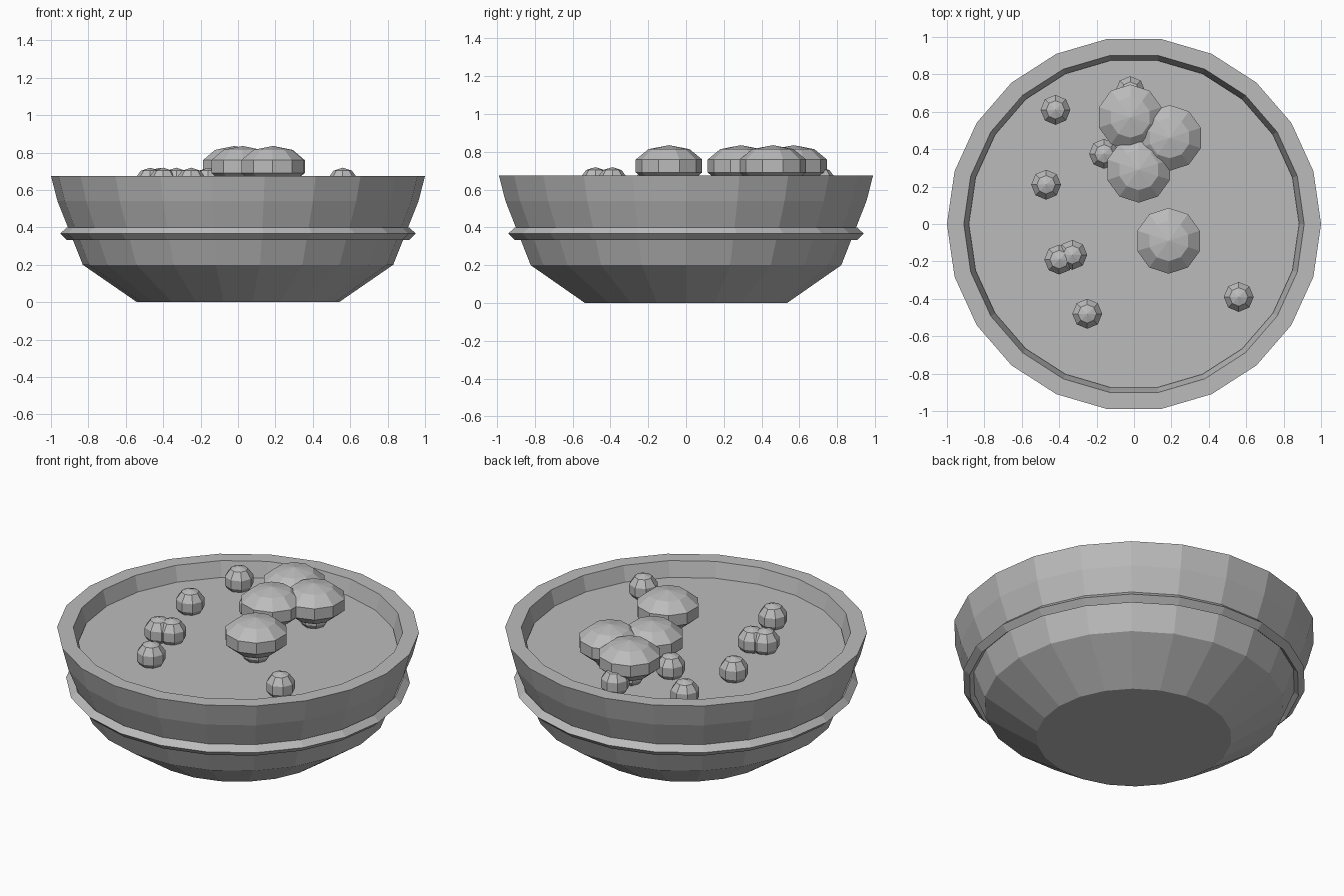
import bpy, bmesh, math
from mathutils import Matrix

old = bpy.data.objects.get("Cube")
if old:
    bpy.data.objects.remove(old, do_unlink=True)

SIDES = 22


def make_material(name, rgb):
    mat = bpy.data.materials.new(name)
    mat.use_nodes = True
    colour = (*rgb, 1)
    mat.diffuse_color = colour
    mat.node_tree.nodes["Principled BSDF"].inputs["Base Color"].default_value = colour
    return mat


grey = make_material("stone grey", (0.5, 0.5, 0.5))


def finish(name, bm):
    bmesh.ops.recalc_face_normals(bm, faces=bm.faces)
    mesh = bpy.data.meshes.new(name)
    bm.to_mesh(mesh)
    bm.free()
    mesh.materials.append(grey)
    obj = bpy.data.objects.new(name, mesh)
    bpy.context.collection.objects.link(obj)
    return obj


def lathe(name, profile, closed=False, capped=False):
    """Turn (radius, height) points around z into a faceted shell."""
    bm = bmesh.new()
    rings = []
    for r, z in profile:
        angles = [math.tau * i / SIDES for i in range(SIDES)]
        rings.append([bm.verts.new((r * math.cos(a), r * math.sin(a), z)) for a in angles])
    pairs = list(zip(rings, rings[1:]))
    if closed:
        pairs.append((rings[-1], rings[0]))
    for low, high in pairs:
        for i in range(SIDES):
            j = (i + 1) % SIDES
            bm.faces.new((low[i], low[j], high[j], high[i]))
    if capped:
        bm.faces.new(rings[0])
        bm.faces.new(rings[-1])
    return finish(name, bm)


def blob(name, x, y, z, radius, height, sides, rings):
    """Faceted, optionally flattened ball."""
    bm = bmesh.new()
    bmesh.ops.create_uvsphere(bm, u_segments=sides, v_segments=rings, radius=1)
    bm.transform(Matrix.Translation((x, y, z)) @ Matrix.Diagonal((radius, radius, height, 1)))
    return finish(name, bm)


# Bowl: outer wall, flat rim, inner wall and inner floor
lathe("bowl", [(0.54, 0), (0.83, 0.2), (0.965, 0.54), (1, 0.675),
               (0.91, 0.675), (0.88, 0.56), (0.75, 0.24), (0.5, 0.08)], capped=True)

# Band around the outside
lathe("outer_band", [(0.915, 0.333), (0.95, 0.367), (0.915, 0.4), (0.88, 0.367)], closed=True)

# Broth surface
lathe("broth", [(0.86, 0.54), (0.883, 0.585)], capped=True)

# Mushroom caps, each over a round stem
for i, (x, y) in enumerate([(0.185, -0.09), (0.19, 0.46), (-0.02, 0.57), (0.025, 0.29)], 1):
    blob(f"mushroom_cap_{i}", x, y, 0.725, 0.185, 0.11, 10, 5)
    blob(f"mushroom_stem_{i}", x, y, 0.635, 0.084, 0.084, 8, 5)

# Small round pieces floating in the broth
spots = [(-0.42, 0.61), (-0.47, 0.21), (-0.4, -0.19), (-0.33, -0.165),
         (-0.25, -0.48), (0.56, -0.39), (-0.16, 0.375), (-0.02, 0.71)]
for i, (x, y) in enumerate(spots, 1):
    blob(f"floating_ball_{i}", x, y, 0.635, 0.084, 0.084, 8, 5)
